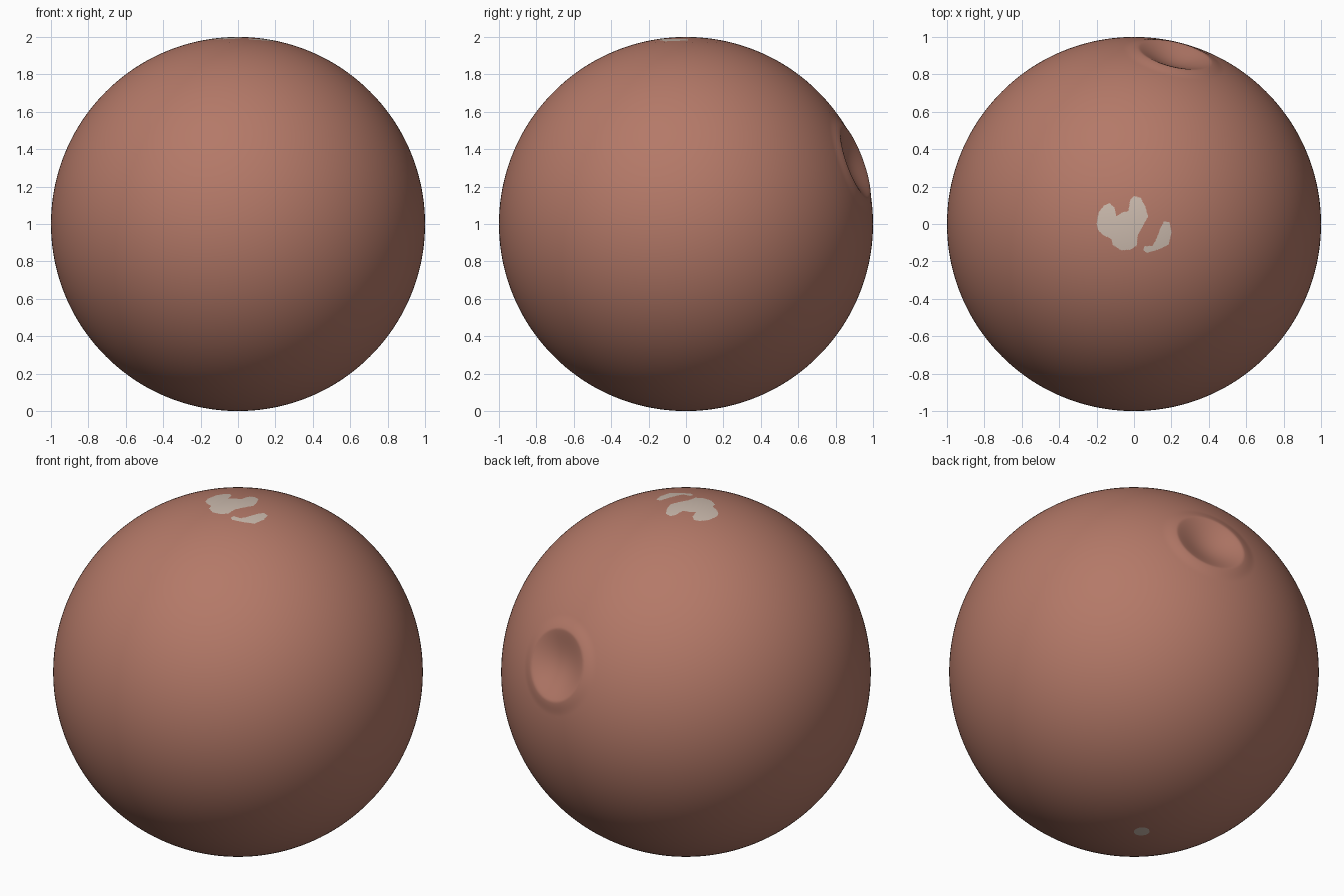
import bpy, bmesh, math
from mathutils import Vector

if "Cube" in bpy.data.objects:
    bpy.data.objects.remove(bpy.data.objects["Cube"])


def material(name, colour):
    m = bpy.data.materials.new(name)
    m.diffuse_color = (*colour, 1)
    m.use_nodes = True
    m.node_tree.nodes["Principled BSDF"].inputs["Base Color"].default_value = m.diffuse_color
    return m


def inside(x, y, outline):
    """Even-odd test of a point against a closed outline."""
    hit = False
    for (ax, ay), (bx, by) in zip(outline, outline[1:] + outline[:1]):
        if (ay > y) != (by > y) and x < ax + (y - ay) * (bx - ax) / (by - ay):
            hit = not hit
    return hit


def refine(bm, centre, angle, cuts):
    """Subdivide the part of the globe around a direction."""
    edges = [e for e in bm.edges
             if all(v.co.angle(centre) < angle for v in e.verts)]
    bmesh.ops.subdivide_edges(bm, edges=edges, cuts=cuts, use_grid_fill=True)
    for v in bm.verts:
        v.co.normalize()


# Ice outlines around the north pole, seen from above
MAIN_ICE = [(-.20, 0), (-.19, .06), (-.16, .10), (-.13, .11), (-.105, .09),
            (-.095, .04), (-.065, .06), (-.03, .07), (-.02, .13), (0, .15),
            (.035, .14), (.06, .095), (.075, .04), (.045, -.015), (.02, -.06),
            (.015, -.115), (-.02, -.138), (-.07, -.14), (-.115, -.11),
            (-.12, -.08), (-.165, -.06), (-.19, -.035)]
SIDE_ICE = [(.055, -.12), (.10, -.115), (.12, -.08), (.14, -.025), (.16, .015),
            (.19, .01), (.20, -.045), (.185, -.11), (.135, -.135),
            (.07, -.155), (.05, -.14)]
SOUTH_ICE = Vector((-.03, .03, -1)).normalized()
SOUTH_RADIUS = .043

CRATER = Vector((.22, .91, .33)).normalized()
CRATER_RADIUS, CRATER_DEPTH, RIM = .2, .06, .007

# Globe with finer faces at the ice and the crater
bm = bmesh.new()
bmesh.ops.create_icosphere(bm, subdivisions=7, radius=1)
refine(bm, Vector((0, 0, 1)), .25, 3)
refine(bm, SOUTH_ICE, .08, 3)
refine(bm, CRATER, .32, 1)

# Ice caps
for f in bm.faces:
    f.smooth = True
    c = f.calc_center_median()
    if c.z > .9:
        f.material_index = int(inside(c.x, c.y, MAIN_ICE) or inside(c.x, c.y, SIDE_ICE))
    elif c.z < -.9:
        f.material_index = int(c.angle(SOUTH_ICE) < SOUTH_RADIUS)

# Crater bowl with a soft raised rim
for v in bm.verts:
    t = v.co.angle(CRATER) / CRATER_RADIUS
    if t < 1:
        v.co *= 1 + RIM - (CRATER_DEPTH + RIM) * (1 - t * t) ** 1.2
    elif t < 1.4:
        v.co *= 1 + RIM * (.5 + .5 * math.cos(math.pi * (t - 1) / .4))

# Stand it on the ground
bmesh.ops.translate(bm, verts=bm.verts, vec=(0, 0, 1))
mesh = bpy.data.meshes.new("planet_globe")
bm.to_mesh(mesh)
bm.free()
mesh.materials.append(material("rusty_ground", (.456, .191, .138)))
mesh.materials.append(material("polar_ice", (.597, .491, .418)))
globe = bpy.data.objects.new("planet_globe", mesh)
bpy.context.collection.objects.link(globe)
